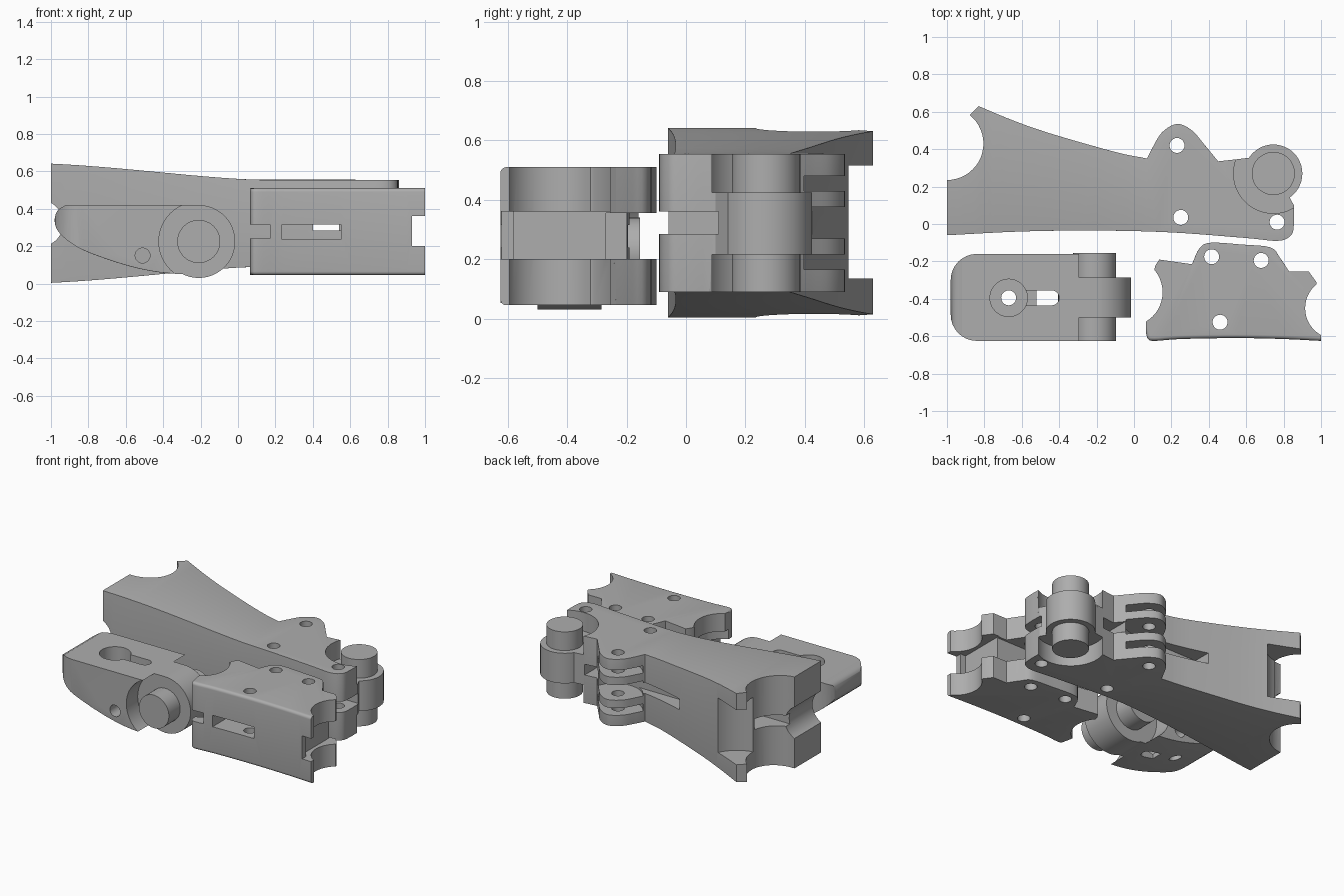
import bpy, bmesh, math
from mathutils import Vector

cube = bpy.data.objects.get("Cube")
if cube:
    bpy.data.objects.remove(cube, do_unlink=True)

grey = bpy.data.materials.new("plain_grey")
grey.use_nodes = True
COLOUR = (0.42, 0.42, 0.42, 1)
grey.diffuse_color = COLOUR
grey.node_tree.nodes["Principled BSDF"].inputs["Base Color"].default_value = COLOUR


def smooth(points, steps=5):
    """Catmull-Rom curve through the points."""
    pts = [Vector(p) for p in points]
    pts = [2 * pts[0] - pts[1]] + pts + [2 * pts[-1] - pts[-2]]
    out = []
    for a, b, c, d in zip(pts, pts[1:], pts[2:], pts[3:]):
        for i in range(steps):
            t = i / steps
            out.append(0.5 * (2 * b + (c - a) * t + (2 * a - 5 * b + 4 * c - d) * t * t
                              + (3 * b - a - 3 * c + d) * t ** 3))
    return [tuple(p) for p in out] + [tuple(points[-1])]


def prism(name, outline, low, high, axis="z", bevels=()):
    """Extruded outline; bevels are (edge rule, radius) pairs for the rim edges."""
    bm = bmesh.new()
    place = (lambda u, v, w: (u, v, w)) if axis == "z" else (lambda u, v, w: (u, w, v))
    rings = [[bm.verts.new(place(u, v, w)) for u, v in outline] for w in (low, high)]
    n = len(outline)
    for ring in rings:
        bm.faces.new(ring)
    for i in range(n):
        j = (i + 1) % n
        bm.faces.new((rings[0][i], rings[0][j], rings[1][j], rings[1][i]))
    bmesh.ops.recalc_face_normals(bm, faces=bm.faces)
    k = 2 if axis == "z" else 1
    for rule, radius in bevels:
        rim = [e for e in bm.edges if abs(e.verts[0].co[k] - e.verts[1].co[k]) < 1e-6
               and rule((e.verts[0].co + e.verts[1].co) / 2)]
        bmesh.ops.bevel(bm, geom=rim, offset=radius, segments=5, profile=0.5,
                        affect="EDGES", clamp_overlap=True)
    mesh = bpy.data.meshes.new(name)
    bm.to_mesh(mesh)
    bm.free()
    mesh.materials.append(grey)
    obj = bpy.data.objects.new(name, mesh)
    bpy.context.collection.objects.link(obj)
    return obj


def disc(u, v, r, low, high, axis="z", sides=48):
    ring = [(u + r * math.cos(i * math.tau / sides), v + r * math.sin(i * math.tau / sides))
            for i in range(sides)]
    return prism("round_tool", ring, low, high, axis)


def box(x0, x1, y0, y1, z0, z1):
    return prism("box_tool", [(x0, y0), (x1, y0), (x1, y1), (x0, y1)], z0, z1)


def combine(obj, operation, *tools):
    """Apply boolean tools one after another, then remove them."""
    bpy.context.view_layer.objects.active = obj
    for tool in tools:
        tool.hide_render = True
        mod = obj.modifiers.new("shape", "BOOLEAN")
        mod.operation, mod.solver, mod.object = operation, "EXACT", tool
        bpy.ops.object.modifier_apply(modifier=mod.name)
        bpy.data.objects.remove(tool, do_unlink=True)


def finish(obj):
    bpy.ops.object.select_all(action="DESELECT")
    obj.select_set(True)
    bpy.context.view_layer.objects.active = obj
    bpy.ops.object.shade_smooth_by_angle(angle=math.radians(28))


# Long base segment: plan outline with rounded front edges
MID = 0.322
outline = smooth([(-1, -.06), (-.6, -.04), (-.2, -.035), (.2, -.045), (.6, -.075), (.77, -.09),
                  (.84, -.06), (.855, 0), (.855, .1)])
outline += [(.8, .2), (.72, .34), (.62, .355), (.54, .345)]
outline += smooth([(.45, .335), (.38, .42), (.31, .5), (.23, .535), (.15, .49), (.1, .41), (.07, .35)])
outline += smooth([(.07, .35), (-.1, .385), (-.45, .485), (-.65, .555), (-.83, .63)])[1:]
outline += [(-.88, .58), (-1, .5)]
base = prism("base_segment", outline, .09, .555, "z",
             [(lambda p: p.y < .07 and p.x > -.999, .07),
              (lambda p: p.y > .33 and -.8 < p.x < .5 and min(abs(p.z - .09), abs(p.z - .555)) < .001, .02)])

# Flare the base segment towards its socket end
bm = bmesh.new()
bm.from_mesh(base.data)
for i in range(12):
    bmesh.ops.bisect_plane(bm, geom=bm.verts[:] + bm.edges[:] + bm.faces[:],
                           plane_co=(-.92 + i * .09, 0, 0), plane_no=(1, 0, 0))
for v in bm.verts:
    t = min(1, max(0, (.12 - v.co.x) / 1.12))
    flare = 1 + .37 * (1.6 * t ** 1.5 - .6 * t ** 3)
    v.co.z = MID + (v.co.z - MID) * flare
bm.to_mesh(base.data)
bm.free()

# Base segment cut-outs: socket, scoop, fork, cord slots, pin holes
combine(base, "DIFFERENCE",
        disc(-1, .43, .195, -.1, .8),
        disc(-.84, .64, .23, .135, .515),
        disc(-1.06, MID, .125, -.2, .8, "y"),
        disc(.745, .27, .213, -.1, .215), disc(.745, .27, .213, .425, .8),
        box(-.1, .95, -.2, -.06, .285, .36),
        box(.4, .95, -.2, .11, .285, .36),
        box(.4, .54, 0, .6, .285, .36),
        box(-.25, .2, .3, .6, .285, .36),
        box(-.95, -.7, .2, .4, .285, .36),
        *[disc(.23, .46, .18, a, b) for a, b in ((.165, .215), (.27, .375), (.43, .48))],
        *[disc(x, y, .04, -.1, .8, "z", 24) for x, y in ((.23, .42), (.25, .035), (.765, .01))])
combine(base, "UNION", disc(.745, .27, .155, .215, .425), disc(.745, .27, .115, .09, .555))
finish(base)

# Tip segment: side profile trimmed by a rounded plan
profile = [(-.21, .42)] + smooth([(-.92, .42), (-.965, .39), (-.98, .33), (-.95, .265), (-.85, .19),
                                  (-.7, .13), (-.55, .085), (-.42, .06), (-.3, .05)]) + [(-.21, .05)]
tip = prism("tip_segment", profile, -.625, -.16, "y", [(lambda p: p.z < .3 and p.x < -.22, .05)])
plan = [(-.15, -.625), (-.15, -.16)]
for cy, start in ((-.3, 90), (-.485, 180)):
    for i in range(9):
        a = math.radians(start + i * 11.25)
        plan.append((-.84 + .14 * math.cos(a), cy + .14 * math.sin(a)))
combine(tip, "INTERSECT", prism("plan_tool", plan, -.1, .7, "z", [(lambda p: False, .01)]))

# Tip segment cut-outs: hinge clearance, counterbore, cord slot, cross hole
combine(tip, "DIFFERENCE",
        disc(-.21, .225, .213, -.7, -.5, "y"), disc(-.21, .225, .213, -.285, 0, "y"),
        disc(-.67, -.395, .1, .3, .6), disc(-.67, -.395, .04, -.1, .6, "z", 24),
        box(-.63, -.48, -.435, -.355, .33, .6),
        box(-.52, -.44, -.435, -.355, -.1, .6), disc(-.44, -.395, .04, -.1, .6, "z", 24),
        disc(-.51, .15, .04, -.8, 0, "y", 24))
combine(tip, "UNION", disc(-.21, .225, .195, -.5, -.285, "y"), disc(-.21, .225, .115, -.625, -.155, "y"))
finish(tip)

# Middle segment: plan outline with softened front edges
outline = smooth([(.065, -.585), (.075, -.615), (.11, -.625), (.25, -.615), (.55, -.61), (.8, -.615), (1, -.625)], 4)
outline += [(1, -.45), (.975, -.31), (.935, -.255)]
outline += smooth([(.83, -.255), (.78, -.18), (.73, -.125), (.58, -.11), (.41, -.1), (.35, -.13), (.31, -.215)], 4)
outline += [(.135, -.19), (.115, -.22), (.07, -.4), (.065, -.5)]
middle = prism("middle_segment", outline, .045, .51, "z",
               [(lambda p: p.y < -.58 and p.x < .98, .03),
                (lambda p: p.y > -.24 and .3 < p.x < .84 and min(abs(p.z - .045), abs(p.z - .51)) < .001, .03)])

# Middle segment cut-outs: end sockets, fork gap, cord slots, pin holes
combine(middle, "DIFFERENCE",
        disc(-.03, -.365, .183, -.1, .7), disc(-.03, -.365, .22, .17, .385),
        disc(1.08, -.45, .165, -.1, .7),
        box(.93, 1.1, -.8, 0, .2, .36), box(.89, 1.1, -.58, 0, .2, .36),
        box(.2, 1.1, -.27, 0, .2, .355),
        box(0, .17, -.8, 0, .24, .315),
        box(.235, .55, -.8, -.2, .235, .315),
        *[disc(x, y, .04, -.1, .7, "z", 24) for x, y in ((.415, -.175), (.68, -.195), (.46, -.525))])
finish(middle)
